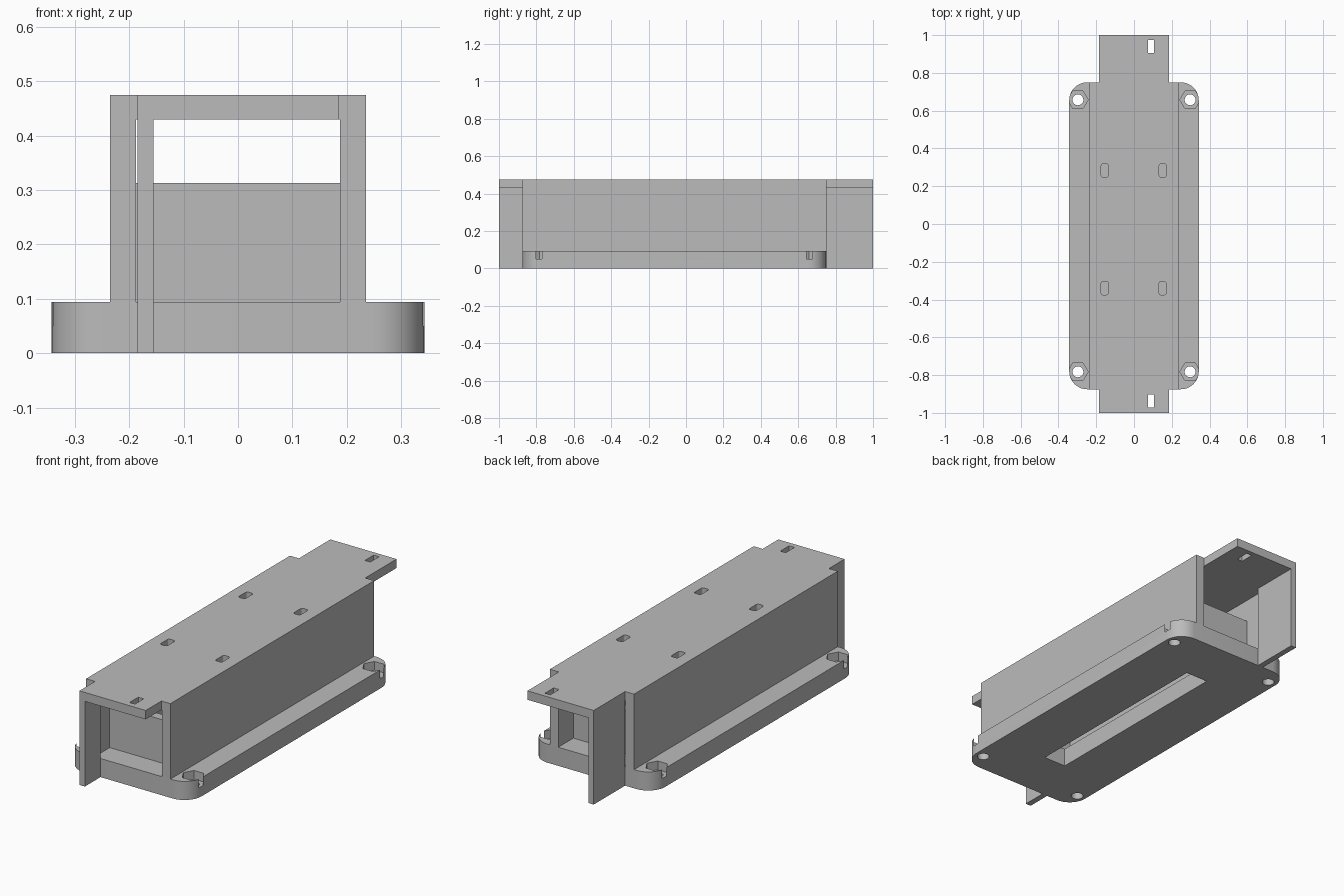
import bpy, bmesh, math

old = bpy.data.objects.get("Cube")
if old:
    bpy.data.objects.remove(old, do_unlink=True)

grey = bpy.data.materials.new("plain grey")
grey.use_nodes = True
grey.diffuse_color = (0.5, 0.5, 0.5, 1)
grey.node_tree.nodes["Principled BSDF"].inputs["Base Color"].default_value = (0.5, 0.5, 0.5, 1)


def prism(name, outline, z0, z1):
    """Extrude a flat outline from z0 to z1."""
    bm = bmesh.new()
    face = bm.faces.new([bm.verts.new((x, y, z0)) for x, y in outline])
    ext = bmesh.ops.extrude_face_region(bm, geom=[face])
    top = [v for v in ext["geom"] if isinstance(v, bmesh.types.BMVert)]
    bmesh.ops.translate(bm, verts=top, vec=(0, 0, z1 - z0))
    bmesh.ops.recalc_face_normals(bm, faces=bm.faces)
    mesh = bpy.data.meshes.new(name)
    bm.to_mesh(mesh)
    bm.free()
    mesh.materials.append(grey)
    obj = bpy.data.objects.new(name, mesh)
    bpy.context.collection.objects.link(obj)
    return obj


def rect(x0, x1, y0, y1):
    return [(x0, y0), (x1, y0), (x1, y1), (x0, y1)]


def rounded(x0, x1, y0, y1, r, steps):
    pts = []
    corners = ((x1 - r, y1 - r), (x0 + r, y1 - r), (x0 + r, y0 + r), (x1 - r, y0 + r))
    for i, (cx, cy) in enumerate(corners):
        for k in range(steps + 1):
            a = math.pi / 2 * (i + k / steps)
            pts.append((cx + r * math.cos(a), cy + r * math.sin(a)))
    return pts


def ngon(cx, cy, r, n):
    return [(cx + r * math.cos(2 * math.pi * k / n),
             cy + r * math.sin(2 * math.pi * k / n)) for k in range(n)]


def activate(obj):
    bpy.ops.object.select_all(action='DESELECT')
    obj.select_set(True)
    bpy.context.view_layer.objects.active = obj


def cut(obj, outline, z0, z1):
    """Cut a prism-shaped hole and discard the cutter."""
    cutter = prism("cutter", outline, z0, z1)
    cutter.hide_render = True
    mod = obj.modifiers.new("hole", 'BOOLEAN')
    mod.operation = 'DIFFERENCE'
    mod.solver = 'EXACT'
    mod.object = cutter
    activate(obj)
    bpy.ops.object.modifier_apply(modifier=mod.name)
    bpy.data.objects.remove(cutter, do_unlink=True)


FRONT, BACK, END = -0.875, 0.75, 1.0
MID = (FRONT + BACK) / 2
FLOOR, CEILING, TOP = 0.094, 0.43, 0.475
INNER, OUTER, TONGUE = 0.188, 0.235, 0.185

# Base plate with long slot, bolt holes and hexagonal nut pockets
base = prism("base_plate", rounded(-0.343, 0.343, FRONT, BACK, 0.095, 10), 0, FLOOR)
cut(base, rect(-0.063, 0.063, MID - 0.535, MID + 0.535), -0.1, 0.2)
for x in (-0.297, 0.297):
    for y in (MID - 0.72, MID + 0.72):
        cut(base, ngon(x, y, 0.054, 6), 0.05, 0.2)
        cut(base, ngon(x, y, 0.029, 24), -0.1, 0.2)
activate(base)
bpy.ops.object.shade_smooth_by_angle(angle=math.radians(30))

# Side walls
for name, s in (("left_wall", 1), ("right_wall", -1)):
    prism(name, rect(min(s * INNER, s * OUTER), max(s * INNER, s * OUTER), FRONT, BACK),
          FLOOR, CEILING)

# Roof with a narrower tongue at each end
half = [(OUTER, FRONT), (OUTER, BACK), (TONGUE, BACK), (TONGUE, END)]
roof = prism("roof", [(TONGUE, -END), (TONGUE, FRONT)] + half
             + [(-x, y) for x, y in reversed(half)]
             + [(-TONGUE, FRONT), (-TONGUE, -END)], CEILING, TOP)
for y in (-0.34, 0.283):
    for x in (-0.155, 0.152):
        cut(roof, rounded(x - 0.019, x + 0.019, y - 0.035, y + 0.035, 0.01, 3), 0.3, 0.6)
for y in (-0.937, 0.94):
    cut(roof, rect(0.075, 0.105, y - 0.035, y + 0.035), 0.3, 0.6)

# Upright fins under the tongues
prism("front_fin", rect(-TONGUE, -0.155, -END, FRONT), 0, CEILING)
prism("back_fin", rect(-TONGUE, -0.155, BACK, END), 0, CEILING)

# Low partitions inside the tunnel
for name, s in (("front_partition", -1), ("back_partition", 1)):
    y = sorted((MID + s * 0.645, MID + s * 0.692))
    prism(name, rect(-INNER, INNER, *y), FLOOR, 0.313)
